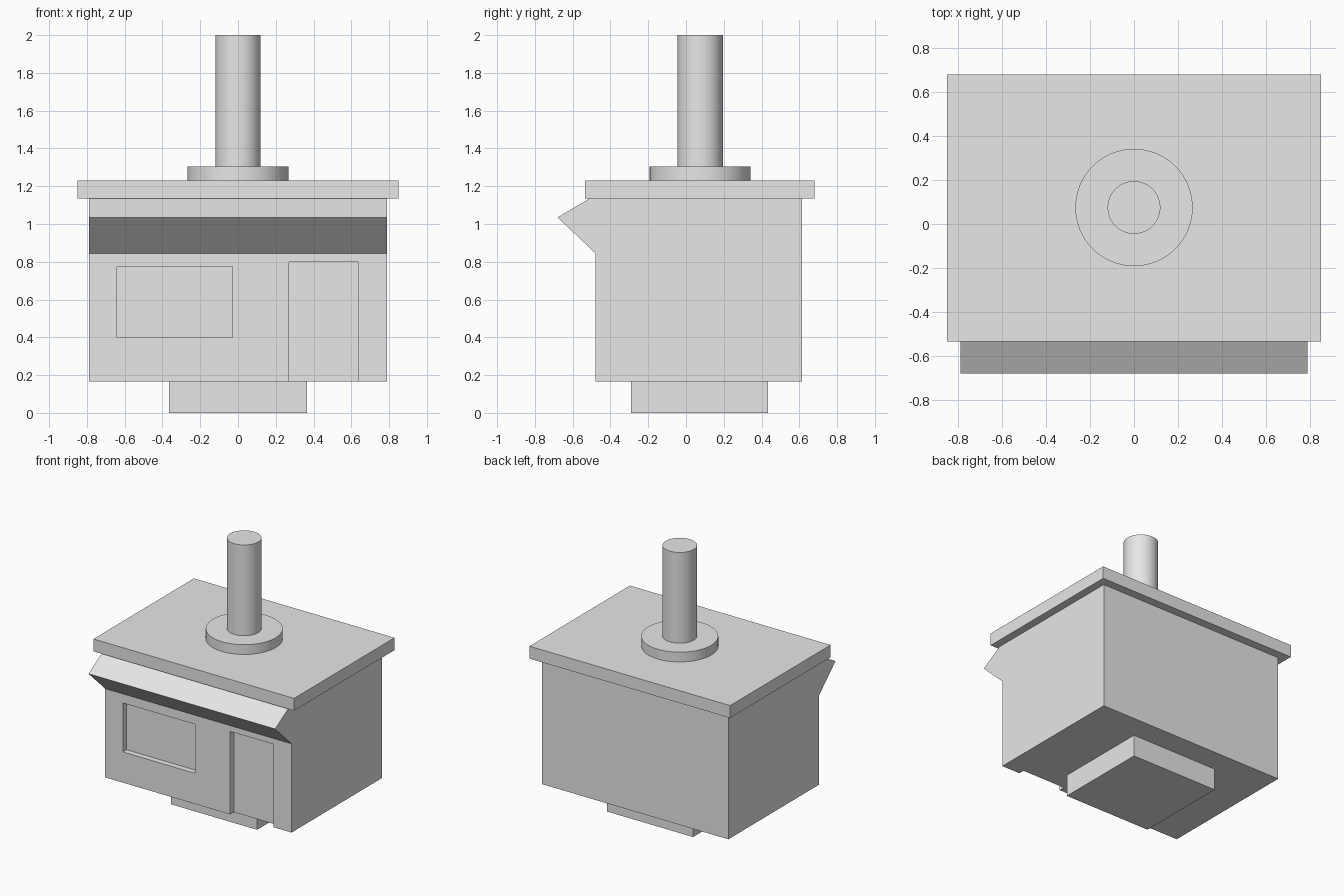
import bpy
import bmesh

cube = bpy.data.objects.get("Cube")
if cube:
    bpy.data.objects.remove(cube, do_unlink=True)

# One plain grey for the whole model
GREY = (0.8, 0.8, 0.8, 1.0)
grey = bpy.data.materials.new("plain_grey")
grey.use_nodes = True
grey.diffuse_color = GREY
grey.node_tree.nodes["Principled BSDF"].inputs["Base Color"].default_value = GREY


def extrude_profile(name, profile, x0, x1):
    """Solid made from a (y, z) outline swept from x0 to x1."""
    bm = bmesh.new()
    face = bm.faces.new([bm.verts.new((x0, y, z)) for y, z in profile])
    swept = bmesh.ops.extrude_face_region(bm, geom=[face])["geom"]
    verts = [v for v in swept if isinstance(v, bmesh.types.BMVert)]
    bmesh.ops.translate(bm, verts=verts, vec=(x1 - x0, 0, 0))
    bmesh.ops.recalc_face_normals(bm, faces=bm.faces)
    mesh = bpy.data.meshes.new(name)
    bm.to_mesh(mesh)
    bm.free()
    mesh.materials.append(grey)
    obj = bpy.data.objects.new(name, mesh)
    bpy.context.collection.objects.link(obj)
    return obj


def box(name, x, y, z):
    outline = [(y[0], z[0]), (y[1], z[0]), (y[1], z[1]), (y[0], z[1])]
    return extrude_profile(name, outline, *x)


def cylinder(name, radius, y, z0, z1):
    bpy.ops.mesh.primitive_cylinder_add(
        vertices=64, radius=radius, depth=z1 - z0, location=(0, y, (z0 + z1) / 2))
    obj = bpy.context.object
    obj.name = name
    obj.data.materials.append(grey)
    bpy.ops.object.shade_smooth_by_angle()


def cut_recess(target, name, x, z, front, depth):
    """Sink a rectangular opening into the front wall."""
    cutter = box(name, x, (front - 0.1, front + depth), z)
    cutter.hide_render = True
    mod = target.modifiers.new(name, "BOOLEAN")
    mod.operation = "DIFFERENCE"
    mod.solver = "EXACT"
    mod.object = cutter
    bpy.context.view_layer.objects.active = target
    bpy.ops.object.modifier_apply(modifier=mod.name)
    bpy.data.objects.remove(cutter, do_unlink=True)


FRONT, BACK = -0.48, 0.615
FLOOR, EAVES, ROOF = 0.165, 1.135, 1.23
CENTRE = 0.075

# Walls with the pointed awning along the front
walls = extrude_profile("walls_with_awning", [
    (FRONT, FLOOR), (BACK, FLOOR), (BACK, EAVES),
    (-0.51, EAVES), (-0.68, 1.035), (FRONT, 0.845)], -0.79, 0.79)

# Window and door openings
cut_recess(walls, "window_recess", (-0.64, -0.03), (0.40, 0.775), FRONT, 0.045)
cut_recess(walls, "door_recess", (0.27, 0.635), (FLOOR - 0.05, 0.80), FRONT, 0.045)

# Base block and roof slab
box("base_block", (-0.365, 0.365), (-0.29, 0.435), (0, FLOOR))
box("roof_slab", (-0.85, 0.85), (-0.535, 0.68), (EAVES, ROOF))

# Round collar and post
cylinder("collar", 0.267, CENTRE, ROOF, 1.305)
cylinder("post", 0.12, CENTRE, 1.305, 2.0)
